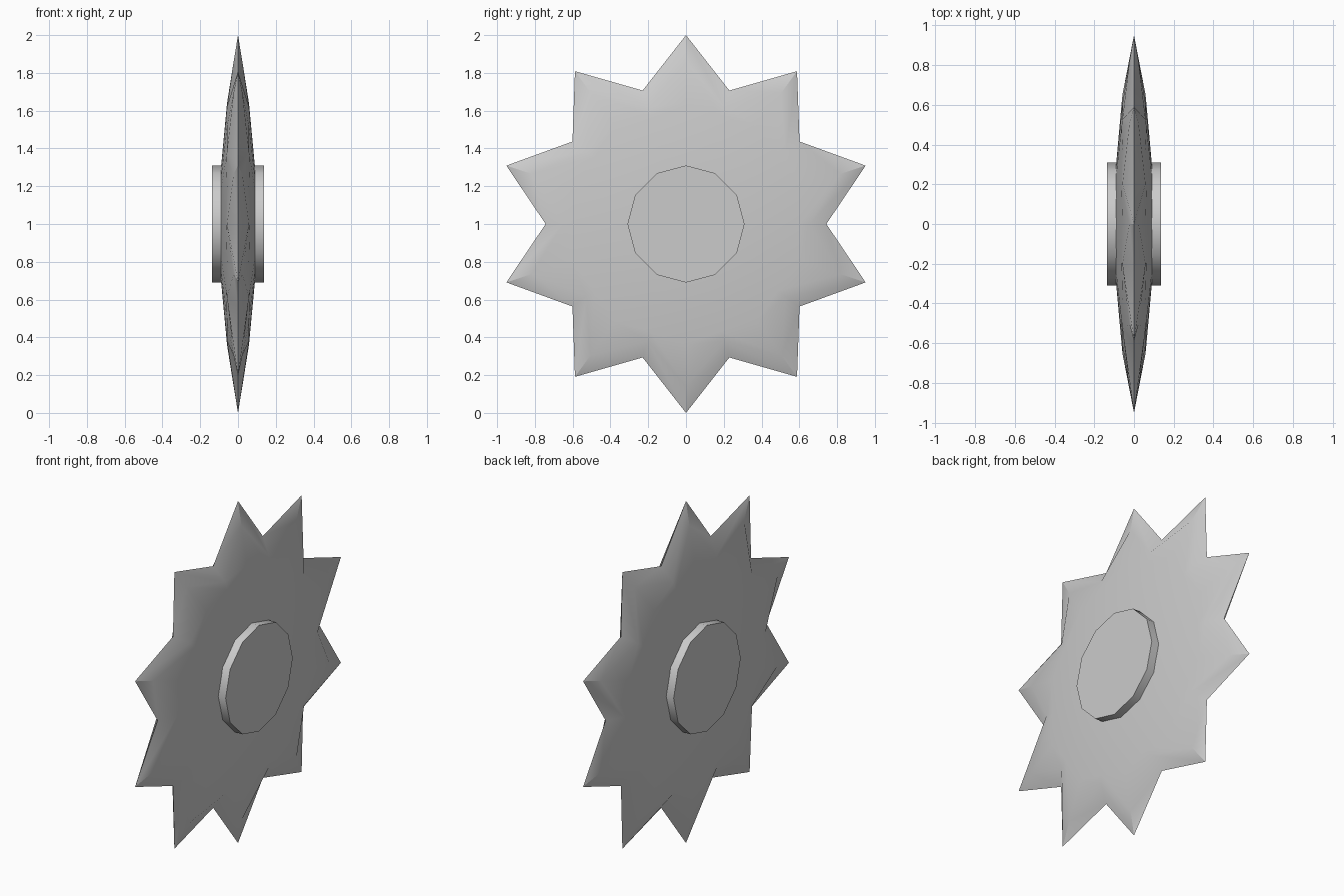
import bpy, bmesh, math

cube = bpy.data.objects.get("Cube")
if cube:
    bpy.data.objects.remove(cube, do_unlink=True)

POINTS = 10
STEP = math.pi / POINTS
HUB_RADIUS, HUB_HALF = 0.31, 0.137

grey = bpy.data.materials.new("steel_grey")
grey.use_nodes = True
colour = (0.6, 0.6, 0.6, 1)
grey.diffuse_color = colour
grey.node_tree.nodes["Principled BSDF"].inputs["Base Color"].default_value = colour


def finish(bm, name):
    bmesh.ops.recalc_face_normals(bm, faces=bm.faces)
    mesh = bpy.data.meshes.new(name)
    bm.to_mesh(mesh)
    bm.free()
    mesh.materials.append(grey)
    obj = bpy.data.objects.new(name, mesh)
    bpy.context.collection.objects.link(obj)
    bpy.ops.object.select_all(action="DESELECT")
    obj.select_set(True)
    bpy.context.view_layer.objects.active = obj
    bpy.ops.object.shade_smooth_by_angle(angle=math.radians(31))
    return obj


def ring(bm, tip_radius, valley_radius, tip_x, valley_x):
    """Star-shaped loop of alternating tips and valleys around the x axis."""
    verts = []
    for i in range(2 * POINTS):
        r, x = (valley_radius, valley_x) if i % 2 else (tip_radius, tip_x)
        verts.append(bm.verts.new((x, r * math.sin(i * STEP), 1 + r * math.cos(i * STEP))))
    return verts


# Star plate: sharp rim, bevelled edge and gently domed cheeks
bm = bmesh.new()
rim = ring(bm, 1.0, 0.743, 0, 0)
for side in (1, -1):
    loops = [rim,
             ring(bm, 0.86, 0.652, side * 0.023, side * 0.058),
             ring(bm, 0.64, 0.60, side * 0.058, side * 0.063),
             ring(bm, 0.30, 0.30, side * 0.09, side * 0.09)]
    for outer, inner in zip(loops, loops[1:]):
        for i in range(2 * POINTS):
            j = (i + 1) % (2 * POINTS)
            bm.faces.new((outer[i], outer[j], inner[j], inner[i]))
    bm.faces.new(loops[-1])
finish(bm, "star_plate")

# Hub: twelve-sided disc through the middle
bm = bmesh.new()
caps = []
for x in (-HUB_HALF, HUB_HALF):
    caps.append([bm.verts.new((x, HUB_RADIUS * math.sin(i * math.pi / 6),
                               1 + HUB_RADIUS * math.cos(i * math.pi / 6))) for i in range(12)])
    bm.faces.new(caps[-1])
for i in range(12):
    j = (i + 1) % 12
    bm.faces.new((caps[0][i], caps[0][j], caps[1][j], caps[1][i]))
finish(bm, "hub")
